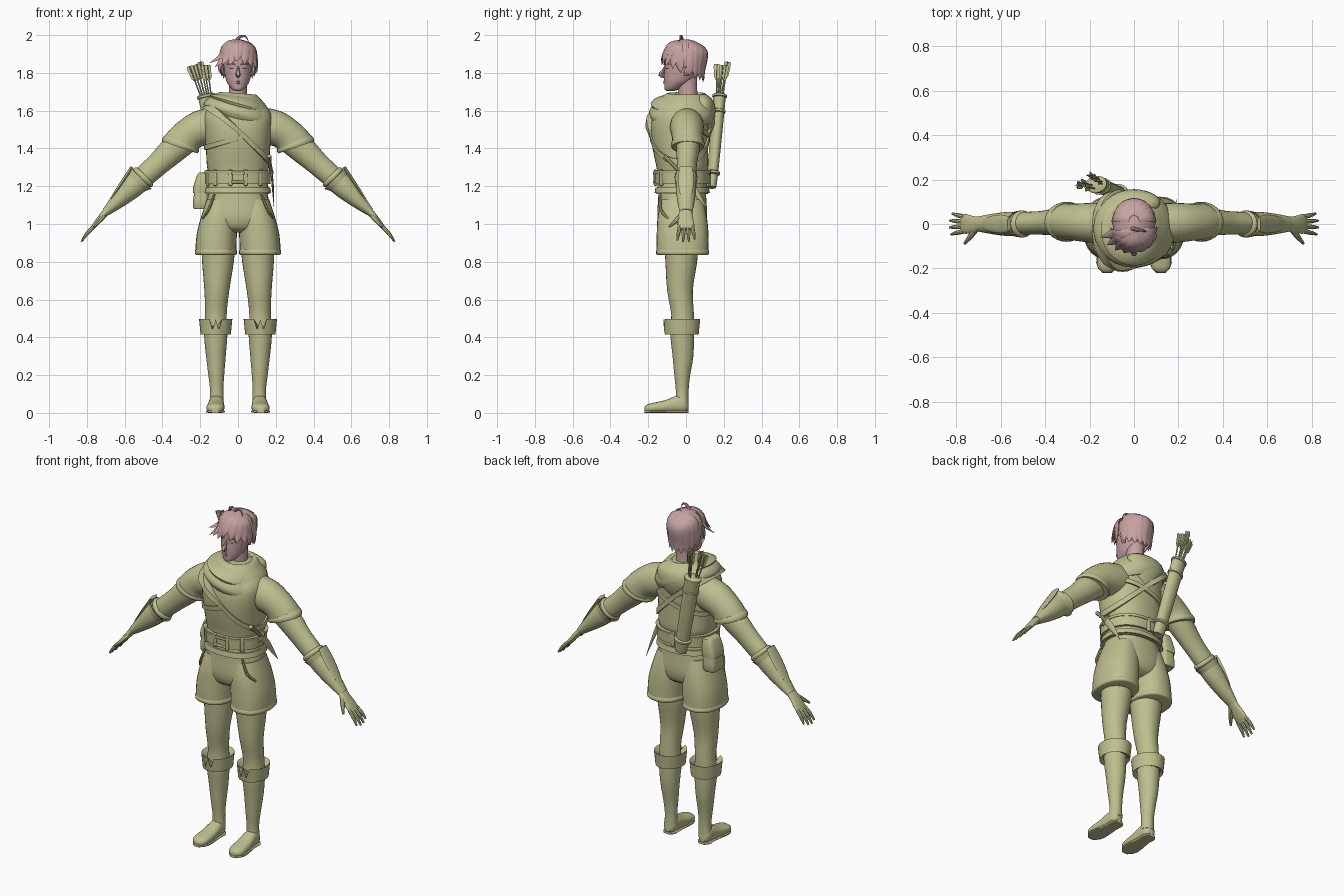
import bpy, bmesh, math, random
from mathutils import Vector, Matrix

random.seed(4)


def material(name, rgb):
    m = bpy.data.materials.new(name)
    m.diffuse_color = (*rgb, 1)
    return m


CLOTH = material("olive", (0.52, 0.52, 0.28))
SKIN = material("dusty pink", (0.56, 0.36, 0.36))


def spow(c, p):
    return math.copysign(abs(c) ** (2 / p), c)


def smooth(rows, sub):
    """Catmull-Rom interpolation of rows of numbers."""
    out = []
    for i in range(len(rows) - 1):
        a, b, c, d = (rows[max(0, min(len(rows) - 1, i + k))] for k in (-1, 0, 1, 2))
        for s in range(sub):
            t = s / sub
            out.append([q + 0.5 * t * (r - p + t * (2 * p - 5 * q + 4 * r - w + t * (3 * (q - r) + w - p)))
                        for p, q, r, w in zip(a, b, c, d)])
    return out + [list(rows[-1])]


def skin_rings(name, rings, mat=CLOTH, mirror=False, loop=False):
    """Bridge rings of points into one mesh."""
    bm = bmesh.new()
    vs = [[bm.verts.new(p) for p in ring] for ring in rings]
    n = len(vs[0])
    for k in range(len(vs) if loop else len(vs) - 1):
        a, b = vs[k], vs[(k + 1) % len(vs)]
        for i in range(n):
            j = (i + 1) % n
            bm.faces.new((a[i], a[j], b[j], b[i]))
    if not loop:
        bm.faces.new(vs[0])
        bm.faces.new(vs[-1])
    bmesh.ops.recalc_face_normals(bm, faces=bm.faces)
    me = bpy.data.meshes.new(name)
    bm.to_mesh(me)
    bm.free()
    me.materials.append(mat)
    ob = bpy.data.objects.new(name, me)
    bpy.context.collection.objects.link(ob)
    if mirror:
        ob.modifiers.new("Mirror", 'MIRROR')
    return ob


def loft(name, rows, mat=CLOTH, n=28, sub=3, power=2, axis='Y', mirror=False, warp=None):
    """Rows are x, y, z, radius u, radius v, tilt in degrees about the axis."""
    rows = smooth([tuple(r) + (0,) * (6 - len(r)) for r in rows], sub)
    rings = []
    for k, (x, y, z, ru, rv, t) in enumerate(rows):
        rot = Matrix.Rotation(math.radians(t), 3, axis)
        ring = []
        for i in range(n):
            a = math.tau * i / n
            p = Vector((x, y, z)) + rot @ Vector((ru * spow(math.cos(a), power), rv * spow(math.sin(a), power), 0))
            ring.append(warp(p, k, a) if warp else p)
        rings.append(ring)
    return skin_rings(name, rings, mat, mirror)


def tube(name, pts, radii, mat=CLOTH, n=8, sub=3, flat=1.0, out=(0, 0, 1.87), mirror=False):
    """Sweep along a path, flattened in the direction away from the point out."""
    rows = smooth([tuple(p) + (r,) for p, r in zip(pts, radii)], sub)
    P = [Vector(r[:3]) for r in rows]
    rings = []
    for k, p in enumerate(P):
        d = (P[min(k + 1, len(P) - 1)] - P[max(k - 1, 0)]).normalized()
        side = d.cross(p - Vector(out)).normalized()
        nor = side.cross(d)
        r = max(rows[k][3], 0.0008)
        rings.append([p + side * r * math.cos(math.tau * i / n) + nor * r * flat * math.sin(math.tau * i / n)
                      for i in range(n)])
    return skin_rings(name, rings, mat, mirror)


# Shirt body: z, centre y, radius x, radius y
TORSO = [(1.16, -.02, .168, .138), (1.2, -.02, .16, .131), (1.245, -.02, .154, .128), (1.285, -.02, .16, .134),
         (1.31, -.02, .165, .138), (1.4, -.03, .17, .147), (1.5, -.035, .178, .152), (1.58, -.025, .178, .148),
         (1.64, -.01, .13, .12), (1.67, 0, .08, .08)]
loft("shirt", [(0, cy, z, rx, ry) for z, cy, rx, ry in TORSO], n=40, power=2.3)


def surf(a, z, off):
    """Point on the shirt surface at an angle and height."""
    z = max(1.16, min(1.67, z))
    for p, q in zip(TORSO, TORSO[1:]):
        if z <= q[0]:
            t = (z - p[0]) / (q[0] - p[0])
            cy, rx, ry = (p[i] + t * (q[i] - p[i]) for i in (1, 2, 3))
            return Vector(((rx + off) * spow(math.cos(a), 2.3), cy + (ry + off) * spow(math.sin(a), 2.3), z))


def band(name, z0, slope, h, a0=0, a1=360, off=.01, lift=0):
    """Strap lying on the shirt in the sloping plane z = z0 + slope * x."""
    rings, steps = [], 64
    full = a1 - a0 == 360
    for k in range(steps if full else steps + 1):
        a = math.radians(a0 + (a1 - a0) * k / steps)
        z = z0
        for _ in range(12):
            z = .5 * z + .5 * min(1.635, z0 + slope * surf(a, z, off).x)
        o = off + lift * max(0, min(1, (z - 1.48) / .07))
        rings.append([surf(a, z + s * h / 2, e) for s, e in ((-1, -.01), (-1, o), (1, o), (1, -.01))])
    return skin_rings(name, rings, loop=full)


band("belt", 1.245, 0, .065, off=.014)
band("belt_rim", 1.275, 0, .014, off=.019)
band("shirt_hem", 1.178, 0, .03, off=.009)
band("quiver_strap", 1.495, -.95, .034, lift=.03)
band("chest_strap", 1.455, .28, .026, 10, 275, off=.009)


def box(name, loc, size, rot=(0, 0, 0), bevel=.006):
    bm = bmesh.new()
    bmesh.ops.create_cube(bm, size=1)
    bmesh.ops.scale(bm, vec=size, verts=bm.verts)
    me = bpy.data.meshes.new(name)
    bm.to_mesh(me)
    bm.free()
    me.materials.append(CLOTH)
    ob = bpy.data.objects.new(name, me)
    bpy.context.collection.objects.link(ob)
    ob.location, ob.rotation_euler = loc, rot
    b = ob.modifiers.new("Bevel", 'BEVEL')
    b.width, b.segments = bevel, 2
    return ob


# Belt buckle bars and loops
for deg in (259, 281, 228, 312, 90, 200):
    a = math.radians(deg)
    p = surf(a, 1.245, .016)
    box("belt_loop", p, (.022, .016, .085), (0, 0, math.atan2(p.y + .02, p.x) + math.pi / 2))
for z in (1.222, 1.268):
    box("buckle_bar", (0, -.168, z), (.07, .014, .014), bevel=.004)

# Draped cowl with folds and hood behind
loft("cowl", [(0, -.02, 1.555, .176, .16, 16), (0, -.02, 1.59, .188, .176, 14), (0, -.01, 1.635, .165, .16, 10),
              (0, -.005, 1.67, .125, .125, 6), (0, 0, 1.692, .095, .1, 4), (0, 0, 1.68, .07, .075, 4),
              (0, 0, 1.64, .055, .06)], n=40)
loft("cowl_fold", [(0, -.02, 1.61, .14, .145, 18), (0, -.025, 1.638, .155, .162, 16), (0, -.015, 1.67, .125, .13, 9),
                   (0, 0, 1.685, .085, .085, 4)], n=40)
loft("hood_back", [(0, .08, 1.685, .07, .03), (0, .092, 1.65, .115, .055), (0, .1, 1.59, .11, .055),
                   (0, .1, 1.53, .07, .038), (0, .1, 1.485, .015, .012)])

# Sleeves, arms, gauntlets
loft("sleeve", [(.08, .005, 1.535, .085, .085, 95), (.18, .005, 1.51, .1, .09, 122), (.265, .008, 1.467, .09, .083, 140),
                (.30, .01, 1.425, .097, .083, 156), (.308, .01, 1.41, .095, .08, 160)], mirror=True)
loft("sleeve_hem", [(.295, .01, 1.432, .096, .086, 155), (.303, .01, 1.419, .103, .09, 159),
                    (.309, .01, 1.406, .099, .086, 161)], mirror=True)
loft("arm", [(.26, .01, 1.46, .075, .065, 135), (.34, .01, 1.395, .073, .062, 135), (.42, .005, 1.32, .062, .053, 135),
             (.51, .003, 1.24, .057, .05, 135), (.6, 0, 1.155, .04, .042, 133), (.7, 0, 1.065, .02, .032, 131)], mirror=True)
loft("gauntlet_cuff", [(.545, 0, 1.21, .055, .052, 135), (.513, 0, 1.242, .08, .06, 135), (.519, 0, 1.236, .068, .053, 135),
                       (.54, 0, 1.22, .045, .045, 135)], sub=2, mirror=True)
loft("gauntlet", [(.525, 0, 1.23, .064, .054, 135), (.57, 0, 1.188, .06, .054, 135), (.63, 0, 1.128, .043, .047, 134),
                  (.7, 0, 1.063, .022, .034, 130)], mirror=True)
loft("gauntlet_band", [(.49, 0, 1.258, .055, .052, 135), (.497, 0, 1.252, .068, .06, 135), (.507, 0, 1.243, .068, .06, 135),
                       (.513, 0, 1.238, .055, .052, 135)], sub=2, mirror=True)
tube("gauntlet_plate", [(.562, 0, 1.302), (.6, 0, 1.24), (.655, 0, 1.158), (.705, 0, 1.085)], [.034, .042, .032, .004],
     flat=.25, out=(.4, 0, 1), n=12, mirror=True)

# Hands
loft("palm", [(.69, 0, 1.073, .02, .032, 131), (.72, -.003, 1.04, .017, .038, 130), (.755, 0, .998, .014, .044, 130),
              (.775, 0, .973, .009, .041, 130)], mirror=True)
for y, reach in ((-.033, .9), (-.011, 1), (.011, .97), (.033, .82)):
    a, b = Vector((.765, y, .985)), Vector((.765 + .064 * reach, y * 1.4, .985 - .079 * reach))
    tube("finger", [a, (a + b) / 2 + Vector((.003, 0, .003)), b], [.0105, .0098, .005], out=(.5, 0, 1), mirror=True)
tube("thumb", [(.71, -.02, 1.045), (.735, -.055, 1.015), (.762, -.088, .985)], [.016, .0125, .006], out=(.5, 0, 1), mirror=True)

# Shorts
loft("shorts_hips", [(0, -.02, 1.19, .15, .125), (0, -.02, 1.12, .165, .128), (0, -.02, 1.04, .18, .132),
                     (0, -.02, .98, .15, .115), (0, -.02, .955, .08, .07)], n=36, power=2.3)
loft("shorts_leg", [(.085, -.02, 1.13, .08, .11), (.1, -.02, 1.04, .095, .13), (.112, -.018, .95, .106, .137),
                    (.117, -.018, .87, .108, .137), (.117, -.018, .838, .106, .133), (.115, -.02, .845, .085, .1)],
     power=2.3, mirror=True)
loft("shorts_hem", [(.117, -.018, .868, .105, .133), (.117, -.018, .858, .111, .14), (.117, -.018, .842, .111, .14),
                    (.117, -.018, .836, .104, .132)], power=2.3, sub=2, mirror=True)
tube("pocket_edge", [(.125, -.135, 1.16), (.155, -.135, 1.08), (.185, -.095, 1.03)], [.006, .008, .006],
     out=(0, 0, 1.1), mirror=True)

# Legs, boots
loft("leg", [(.103, -.025, .9, .088, .09), (.106, -.025, .8, .084, .084), (.112, -.032, .65, .066, .068),
             (.117, -.018, .52, .057, .06), (.118, -.02, .42, .062, .063), (.117, -.016, .3, .052, .055),
             (.115, -.02, .2, .042, .042), (.113, -.02, .12, .035, .034), (.113, -.02, .05, .038, .034)], mirror=True)
loft("foot", [(.115, .012, .036, .018, .022, 90), (.115, -.008, .045, .036, .044, 90), (.115, -.05, .046, .04, .045, 90),
              (.117, -.11, .034, .045, .033, 90), (.12, -.175, .027, .047, .026, 90), (.121, -.205, .023, .036, .022, 90),
              (.121, -.219, .02, .016, .012, 90)], axis='X', power=2.4, mirror=True)
loft("boot_sole", [(.115, .014, .007, .024, .007, 90), (.115, -.01, .007, .04, .007, 90), (.115, -.06, .007, .039, .007, 90),
                   (.12, -.175, .007, .05, .007, 90), (.121, -.221, .007, .02, .007, 90)], axis='X', power=4, mirror=True)


def notch(p, k, a):
    """V-shaped slits at the front of the folded cuff."""
    front = math.cos(a + math.pi / 2)
    return p - Vector((0, 0, .055)) if k in (2, 3) and .93 < front < .99 else p


loft("boot_cuff", [(.118, -.022, .43, .06, .06), (.118, -.022, .415, .08, .089), (.118, -.022, .496, .088, .097),
                   (.118, -.022, .492, .08, .088), (.118, -.022, .46, .055, .058)], sub=1, n=32, warp=notch, mirror=True)

# Neck, head, ears, face
loft("neck", [(0, .015, 1.62, .056, .058), (0, .01, 1.69, .048, .05), (0, .005, 1.8, .048, .055)], SKIN)
loft("head", [(0, -.082, 1.705, .016, .022), (0, -.074, 1.714, .032, .04), (0, -.048, 1.745, .056, .067),
              (0, -.03, 1.78, .068, .086), (0, -.015, 1.83, .076, .099), (0, -.008, 1.88, .08, .104),
              (0, -.005, 1.93, .074, .092), (0, 0, 1.965, .045, .055), (0, 0, 1.975, .01, .01)], SKIN, n=32)
tube("nose", [(0, -.108, 1.835), (0, -.122, 1.81), (0, -.133, 1.79), (0, -.112, 1.779)], [.006, .009, .013, .006], SKIN,
     out=(0, 0, 1.8))
tube("eye", [(.018, -.109, 1.825), (.034, -.103, 1.829), (.052, -.086, 1.826)], [.002, .007, .002], SKIN, flat=.6, mirror=True)
tube("brow", [(.014, -.114, 1.844), (.035, -.107, 1.851), (.06, -.084, 1.845)], [.003, .005, .002], SKIN, mirror=True)
for z, r in ((1.756, .006), (1.747, .007)):
    tube("lip", [(-.024, -.098, z), (0, -.114, z), (.024, -.098, z)], [.001, r, .001], SKIN)
tube("ear", [(.072, .0, 1.785), (.083, .008, 1.81), (.08, .015, 1.835)], [.01, .019, .008], SKIN, flat=.4, mirror=True)

# Hair cap, open over the face
CENTRE, RAD = Vector((0, -.004, 1.872)), Vector((.096, .113, .106))
bm = bmesh.new()
bmesh.ops.create_uvsphere(bm, u_segments=48, v_segments=28, radius=1)
for v in bm.verts:
    a = math.atan2(v.co.y, v.co.x)
    f = 1 + .02 * math.sin(11 * a + 3 * v.co.z) * (1 - v.co.z ** 2)
    v.co = CENTRE + v.co * RAD * f
bmesh.ops.delete(bm, geom=[f for f in bm.faces if f.calc_center_median().z < max(1.76, 1.815 - .75 * f.calc_center_median().y)],
                 context='FACES')
me = bpy.data.meshes.new("hair_cap")
bm.to_mesh(me)
bm.free()
me.materials.append(SKIN)
cap = bpy.data.objects.new("hair_cap", me)
bpy.context.collection.objects.link(cap)


def on_hair(p, f=1.05):
    d = Vector(p) - CENTRE
    return CENTRE + d * (f / math.sqrt(sum((d[i] / RAD[i]) ** 2 for i in range(3))))


def lock(root, tip, w):
    root, tip = Vector(root), Vector(tip)
    mids = [on_hair(root.lerp(tip, t)) for t in (.35, .7)]
    tube("hair_lock", [on_hair(root, .98), *mids, tip], [w * .5, w, w * .85, .001], SKIN, flat=.3, sub=4)


# Side-swept fringe
for tip in ((-.152, -.06, 1.852), (-.122, -.095, 1.83), (-.085, -.118, 1.842), (-.045, -.13, 1.84), (-.01, -.132, 1.858),
            (.035, -.125, 1.842), (.07, -.108, 1.832), (.098, -.07, 1.822), (.1, -.025, 1.8), (-.1, -.025, 1.8)):
    lock((.02 + tip[0] * .15, -.035, 1.975), tip, .028)
# Locks round the back down to the nape
for k in range(9):
    a = math.radians(10 + 20 * k)
    lock((.02 * math.cos(a), .02 + .02 * math.sin(a), 1.975),
         (.088 * math.cos(a), .095 * math.sin(a), 1.79 - .04 * math.sin(a)), .03)
tube("hair_sprig", [(-.01, -.02, 1.968), (.012, -.025, 1.992), (.04, -.03, 1.992), (.056, -.035, 1.965)],
     [.01, .008, .005, .001], SKIN, sub=4)

# Quiver and arrows, slanted across the back
A, B = Vector((-.06, .135, 1.2)), Vector((-.17, .178, 1.68))
at = lambda t: A.lerp(B, t)
tube("quiver", [at(0), at(.03), at(.5), at(1)], [.026, .036, .041, .044], flat=.75, n=20, out=(0, -.4, 1.45))
for t in (.12, .8, .97):
    tube("quiver_rim", [at(t), at(t + .012), at(t + .035), at(t + .047)], [.036, .049, .049, .036], flat=.78, n=20,
         sub=1, out=(0, -.4, 1.45))
for k in range(6):
    off = Vector((.045 * (k / 5 - .5), random.uniform(-.016, .016), 0))
    top = at(1.36) + off * 2.1 + Vector((0, 0, random.uniform(-.02, .012)))
    base = at(.9) + off
    tube("arrow_shaft", [base, top], [.004, .004], n=6, sub=1)
    for ref in ((0, -5, 1.8), (5, 0, 1.8)):
        tube("arrow_fletching", [base.lerp(top, t) for t in (.6, .68, .96, 1)], [.003, .014, .018, .015], n=4, sub=1,
             flat=.08, out=ref)

# Hip pouch
loft("pouch", [(-.195, .02, 1.08, .032, .045), (-.197, .02, 1.09, .042, .056), (-.192, .02, 1.17, .04, .055),
               (-.182, .02, 1.25, .03, .048), (-.18, .02, 1.265, .022, .042)], power=4, sub=2)
loft("pouch_flap", [(-.196, .02, 1.165, .043, .058), (-.192, .02, 1.2, .044, .06), (-.182, .02, 1.262, .033, .052),
                    (-.18, .02, 1.272, .025, .045)], power=4, sub=2)

# Dagger at the other hip
tube("dagger_grip", [(.165, -.115, 1.36), (.17, -.07, 1.315), (.176, -.03, 1.275)], [.012, .009, .011], out=(0, 0, 1.2))
tube("dagger_guard", [(.177, -.055, 1.25), (.178, -.028, 1.272), (.178, 0, 1.292)], [.005, .01, .005], out=(0, 0, 1.2))
tube("dagger_blade", [(.178, -.028, 1.272), (.184, .03, 1.2), (.19, .11, 1.085)], [.018, .019, .001], flat=.3,
     out=(0, .03, 1.2))

# Smooth shading with sharp creases kept
for ob in bpy.context.scene.objects:
    ob.select_set(True)
    bpy.context.view_layer.objects.active = ob
bpy.ops.object.shade_smooth_by_angle(angle=math.radians(42))
